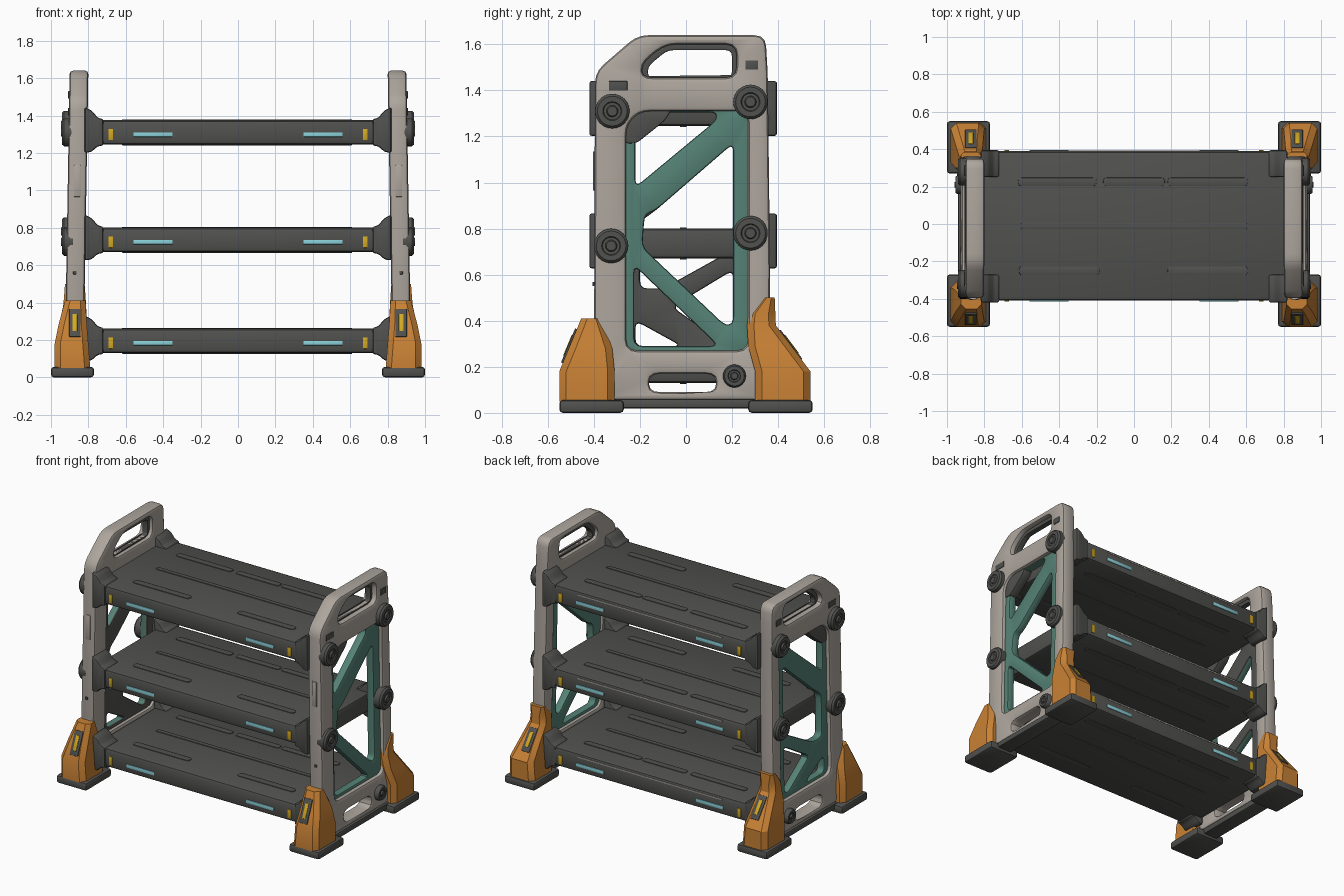
import bpy, bmesh, math
from mathutils import Vector, Matrix

if "Cube" in bpy.data.objects:
    bpy.data.objects.remove(bpy.data.objects["Cube"])


def mat(name, r, g, b):
    m = bpy.data.materials.new(name)
    m.diffuse_color = (r, g, b, 1)
    m.use_nodes = True
    m.node_tree.nodes["Principled BSDF"].inputs["Base Color"].default_value = m.diffuse_color
    return m


BEIGE = mat("warm_grey", .42, .38, .34)
DARK = mat("charcoal", .082, .082, .078)
ORANGE = mat("orange", .58, .22, .035)
TEAL = mat("teal", .09, .22, .175)
CYAN = mat("cyan", .25, .62, .68)
YELLOW = mat("yellow", .65, .40, .015)


def finish(name, bm, *mats):
    bmesh.ops.recalc_face_normals(bm, faces=bm.faces[:])
    me = bpy.data.meshes.new(name)
    bm.to_mesh(me)
    bm.free()
    for m in mats:
        me.materials.append(m)
    ob = bpy.data.objects.new(name, me)
    bpy.context.collection.objects.link(ob)
    return ob


def rounded(pts, r, n=4):
    """Round every corner of a closed 2D outline."""
    out = []
    for i, p in enumerate(pts):
        a, p, b = Vector(pts[i - 1]), Vector(p), Vector(pts[(i + 1) % len(pts)])
        s = p + (a - p).normalized() * min(r, .42 * (a - p).length)
        e = p + (b - p).normalized() * min(r, .42 * (b - p).length)
        for k in range(n):
            t = k / (n - 1)
            out.append(s * (1 - t) ** 2 + p * 2 * t * (1 - t) + e * t * t)
    return out


def inset(pts, d):
    out = []
    for i, p in enumerate(pts):
        d1 = (p - pts[i - 1]).normalized()
        d2 = (pts[(i + 1) % len(pts)] - p).normalized()
        n1, n2 = Vector((-d1.y, d1.x)), Vector((-d2.y, d2.x))
        out.append(p + (n1 + n2) * d / max(.3, 1 + n1.dot(n2)))
    return out


def plate(name, place, outer, holes, w0, w1, bev, mats, r=.03, rule=None):
    """Soft-edged slab with holes; place(u, v, w) gives the 3D point."""
    bm = bmesh.new()
    caps = [[], []]
    for k, pts in enumerate([outer] + holes):
        pts = rounded(pts, r)
        area = sum(pts[i - 1].cross(pts[i]) for i in range(len(pts)))
        if (area < 0) == (k == 0):
            pts.reverse()
        steps = [(w0, bev), (w0 + .3 * bev, .3 * bev), (w0 + bev, 0),
                 (w1 - bev, 0), (w1 - .3 * bev, .3 * bev), (w1, bev)]
        rings = [[bm.verts.new(place(q.x, q.y, w)) for q in inset(pts, d)] for w, d in steps]
        for a, b in zip(rings, rings[1:]):
            for i in range(len(a)):
                bm.faces.new((a[i - 1], a[i], b[i], b[i - 1]))
        for c, ring in ((0, rings[0]), (1, rings[-1])):
            caps[c] += [bm.edges.get((ring[i - 1], ring[i])) for i in range(len(ring))]
    for edges in caps:
        bmesh.ops.triangle_fill(bm, edges=edges, use_beauty=True)
    bmesh.ops.recalc_face_normals(bm, faces=bm.faces[:])
    if rule:
        for f in bm.faces:
            f.material_index = rule(f)
    return finish(name, bm, *mats)


def box(name, c, size, m, bev=.01, rot=0, seg=2):
    bm = bmesh.new()
    bmesh.ops.create_cube(bm, size=1, matrix=Matrix.Diagonal((*size, 1)))
    if bev:
        bmesh.ops.bevel(bm, geom=bm.edges[:], offset=bev, segments=seg, profile=.5, affect='EDGES')
    bm.transform(Matrix.Translation(c) @ Matrix.Rotation(rot, 4, 'X'))
    return finish(name, bm, m)


def bolt(name, s, x, y, z, r):
    """Round knob: stepped discs along x."""
    bm = bmesh.new()
    prof = [(-.03, r), (.018, r), (.03, r * .86), (.03, r * .55), (.024, r * .5),
            (.024, r * .34), (.034, r * .28)]
    rings = [[bm.verts.new((s * (x + dx), y + q * math.cos(a * math.tau / 24),
                            z + q * math.sin(a * math.tau / 24))) for a in range(24)] for dx, q in prof]
    for a, b in zip(rings, rings[1:]):
        for i in range(24):
            bm.faces.new((a[i - 1], a[i], b[i], b[i - 1]))
    bm.faces.new(rings[0])
    bm.faces.new(rings[-1])
    finish(name, bm, DARK)


def foot(name, s, rings):
    """Loft chamfered rectangles (z, x0, x1, y0, y1)."""
    bm = bmesh.new()
    loops = []
    for z, x0, x1, y0, y1 in rings:
        c = min(.03, (y1 - y0) * .3)
        pts = [(x0 + c, y0), (x1 - c, y0), (x1, y0 + c), (x1, y1 - c),
               (x1 - c, y1), (x0 + c, y1), (x0, y1 - c), (x0, y0 + c)]
        loops.append([bm.verts.new((s * x, y, z)) for x, y in pts])
    for a, b in zip(loops, loops[1:]):
        for i in range(8):
            bm.faces.new((a[i - 1], a[i], b[i], b[i - 1]))
    bm.faces.new(loops[0])
    bm.faces.new(loops[-1])
    finish(name, bm, ORANGE)


def rect(u0, v0, u1, v1):
    return [(u0, v0), (u1, v0), (u1, v1), (u0, v1)]


# Side frame outlines in (y, z)
frame_outline = [(-.40, .055), (.36, .055), (.365, .62), (.355, 1.47), (.345, 1.64),
                 (-.21, 1.64), (-.395, 1.48)]
handle_hole = [(-.19, 1.455), (.22, 1.455), (.22, 1.60), (-.09, 1.60), (-.19, 1.52)]
handle_inner = [(-.165, 1.455), (.2, 1.455), (.2, 1.575), (-.08, 1.575), (-.165, 1.505)]
main_hole = [(-.26, .27), (.27, .27), (.27, 1.31), (-.2, 1.31), (-.26, 1.25)]
slot_hole = rect(-.16, .09, .13, .17)
upper_tri = [(-.22, .98), (.13, 1.27), (.13, 1.305), (-.22, 1.305)]
brace_right = [upper_tri,
               [(-.19, .72), (-.18, .86), (-.13, .88), (.205, 1.17), (.205, .39), (.17, .38)],
               [(-.225, .64), (-.225, .29), (.14, .29)]]
brace_left = [upper_tri,
              [(-.2, .54), (-.2, .83), (-.13, .88), (.205, 1.17), (.205, .70), (.17, .69), (-.1, .54)],
              [(-.06, .46), (.205, .62), (.205, .31), (.17, .30)],
              [(-.22, .40), (-.22, .29), (-.02, .29)]]

for s, tag in ((-1, "left"), (1, "right")):
    def side(y, z, x, s=s):
        return (s * (x + .022 * (1.64 - z) / 1.3), y, z)

    # Beige frame, handle liner, teal bracing, corner gusset
    plate(tag + "_side_frame", side, frame_outline, [handle_hole, main_hole, slot_hole],
          .80, .90, .018, [BEIGE], .05)
    plate(tag + "_handle_liner", side, [(-.2, 1.45), (.23, 1.45), (.23, 1.61), (-.1, 1.61), (-.2, 1.53)],
          [handle_inner], .825, .865, .004, [DARK], .03)
    plate(tag + "_cross_brace", side, rect(-.275, .26, .285, 1.32),
          brace_left if s < 0 else brace_right, .82, .875, .01, [TEAL, DARK], .035,
          (lambda f: int(f.normal.x > .3)) if s < 0 else None)
    plate(tag + "_corner_gusset", side, [(-.27, 1.17), (-.215, 1.17), (-.09, 1.27), (-.06, 1.32), (-.27, 1.32)],
          [], .815, .88, .006, [DARK], .02)
    # Vents and post details
    for y, z, w in ((-.295, 1.42, .08), (.285, 1.51, .055)):
        box(tag + "_vent", (s * .904, y, z), (.008, w, .04), DARK, .002)
    box(tag + "_post_slot", (s * .86, -.399, 1.05), (.035, .009, .17), BEIGE, .003)
    box(tag + "_post_pin", (s * .872, -.402, .56), (.018, .009, .018), DARK, .003)
    # Knobs
    for y, z in ((-.32, 1.31), (.28, 1.35), (-.325, .725), (.28, .78)):
        bolt(tag + "_knob", s, .912, y, z, .075)
    bolt(tag + "_lower_knob", s, .925, .21, .16, .05)
    # Feet and ground pads
    foot(tag + "_front_foot", s, [(.05, .79, .98, -.55, -.31), (.18, .80, .98, -.55, -.31),
                                  (.28, .808, .96, -.5087, -.32), (.41, .815, .925, -.455, -.365)])
    foot(tag + "_back_foot", s, [(.05, .79, .98, .30, .54), (.18, .80, .98, .30, .54),
                                 (.29, .808, .955, .27, .4575), (.38, .812, .935, .265, .39),
                                 (.43, .815, .93, .27, .388), (.50, .82, .925, .335, .385)])
    for e in (-1, 1):
        box(tag + "_foot_pad", (s * .885, e * .41, .028), (.23, .28, .055), DARK, .015)
    box(tag + "_skid_bar", (s * .885, 0, .04), (.11, .62, .04), DARK, .008)
    # Foot badges lying on the sloped faces
    for y, z, rot, e in ((-.505, .29, -math.atan2(.095, .23), -1), (.452, .293, math.atan2(.15, .20), 1)):
        n = Vector((0, e * math.cos(rot), e * math.sin(rot)))
        p = Vector((s * .872, y, z))
        box(tag + "_badge_frame", p + n * .003, (.062, .009, .16), DARK, .003, rot)
        box(tag + "_badge", p + n * .006, (.026, .009, .10), YELLOW, .003, rot)

# Shelves
for level, zc in (("lower", .195), ("middle", .735), ("upper", 1.31)):
    box(level + "_shelf", (0, -.01, zc), (1.64, .80, .13), DARK, .022)
    # Pressed ribs above and below
    ribs = [(-.41, .225, .42, .045), (0, .225, .33, .045), (.395, .225, .43, .045), (0, -.012, 1.22, .03),
            (-.40, -.25, .43, .048), (.395, -.25, .43, .048)]
    for x, y, w, d in ribs:
        for e in (-1, 1):
            plate(level + "_shelf_rib", lambda u, v, t: (u, v, t),
                  rect(x - w / 2, y - d / 2, x + w / 2, y + d / 2), [],
                  zc + e * .065 - .004, zc + e * .065 + .005, .002, [DARK], d * .45)
    # Lights and markers on both long edges
    for y in (-.411, .391):
        for s in (-1, 1):
            box(level + "_light", (s * .455, y, zc - .012), (.21, .008, .024), CYAN, .003)
            box(level + "_marker", (s * .68, y, zc - .012), (.026, .008, .06), YELLOW, .003)
    box(level + "_back_trim", (0, .388, zc + .043), (1.1, .008, .008), BEIGE, 0)
    # Flared end brackets
    bracket = [(.72, -.07), (.72, .07), (.75, .078), (.78, .115), (.82, .135),
               (.82, -.11), (.785, -.105), (.75, -.075)]
    for s in (-1, 1):
        for y0, y1 in ((-.42, -.27), (.25, .395)):
            plate(level + "_bracket", lambda u, v, w, s=s: (s * u, w, zc + v),
                  bracket, [], y0, y1, .012, [DARK], .012)

bpy.ops.object.select_all(action='SELECT')
bpy.context.view_layer.objects.active = bpy.context.selected_objects[0]
bpy.ops.object.shade_smooth_by_angle(angle=math.radians(32))
